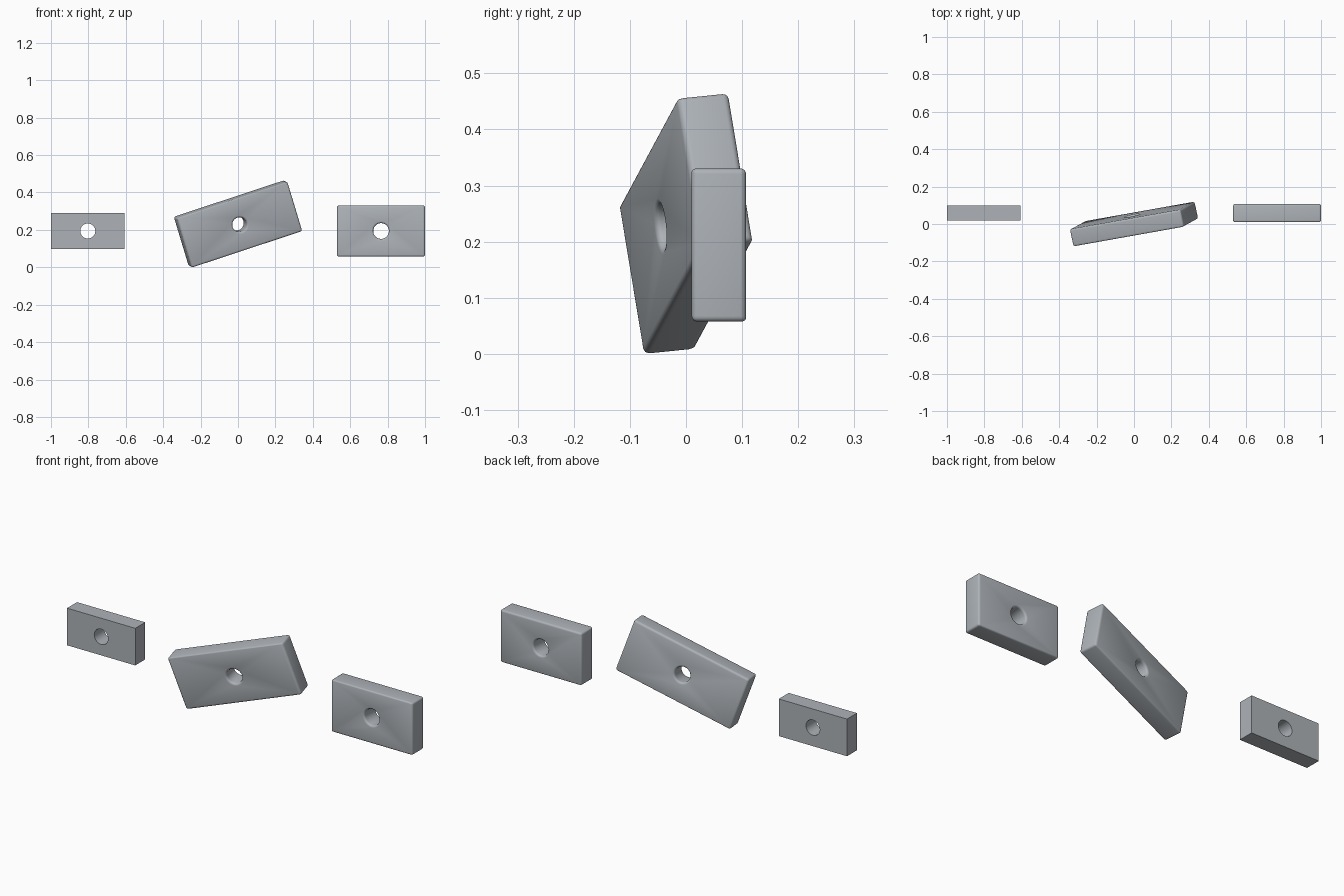
import bpy, bmesh
from math import pi, radians
from mathutils import Vector, Matrix

if "Cube" in bpy.data.objects:
    bpy.data.objects.remove(bpy.data.objects["Cube"])

grey = bpy.data.materials.new("blue_grey_metal")
grey.diffuse_color = (0.42, 0.45, 0.48, 1)
grey.use_nodes = True
grey.node_tree.nodes["Principled BSDF"].inputs["Base Color"].default_value = grey.diffuse_color


def add_object(name, bm):
    mesh = bpy.data.meshes.new(name)
    bm.to_mesh(mesh)
    bm.free()
    obj = bpy.data.objects.new(name, mesh)
    bpy.context.collection.objects.link(obj)
    return obj


def plate(name, size, place, hole_radius, bevel=0.0):
    # Rectangular block: local x = length, y = thickness, z = width
    bm = bmesh.new()
    bmesh.ops.create_cube(bm, size=1)
    bmesh.ops.scale(bm, vec=size, verts=bm.verts)
    obj = add_object(name, bm)
    obj.data.materials.append(grey)

    # Round hole through the thickness
    bm = bmesh.new()
    bmesh.ops.create_cone(bm, cap_ends=True, segments=32, radius1=hole_radius,
                          radius2=hole_radius, depth=size[1] * 3,
                          matrix=Matrix.Rotation(pi / 2, 4, 'X'))
    cutter = add_object(name + "_hole_cutter", bm)
    cutter.data.materials.append(grey)
    cutter.hide_render = True
    bpy.context.view_layer.objects.active = obj
    bpy.ops.object.select_all(action='DESELECT')
    obj.select_set(True)
    mod = obj.modifiers.new("hole", 'BOOLEAN')
    mod.operation = 'DIFFERENCE'
    mod.solver = 'EXACT'
    mod.object = cutter
    bpy.ops.object.modifier_apply(modifier=mod.name)
    bpy.data.objects.remove(cutter, do_unlink=True)

    # Rounded outer edges and hole rims
    if bevel:
        mod = obj.modifiers.new("rounded_edges", 'BEVEL')
        mod.width = bevel
        mod.segments = 4
        mod.limit_method = 'ANGLE'
        mod.angle_limit = radians(40)
        mod.use_clamp_overlap = False
        bpy.ops.object.modifier_apply(modifier=mod.name)

    bpy.ops.object.shade_smooth_by_angle(angle=radians(35))
    obj.matrix_world = place
    return obj


# Small sharp-edged plate
plate("small_plate", (0.394, 0.082, 0.194),
      Matrix.Translation((-0.803, 0.0585, 0.194)), 0.04)

# Medium plate with rounded edges
plate("medium_plate", (0.47, 0.097, 0.273),
      Matrix.Translation((0.765, 0.0585, 0.194)), 0.042, 0.01)

# Large tilted plate with rounded edges
along = Vector((0.59, 0.105, 0.195)).normalized()
up = Vector((-0.08, -0.043, 0.257))
up = (up - along * up.dot(along)).normalized()
through = up.cross(along)
turn = Matrix((along, through, up)).transposed().to_4x4()
plate("large_plate", (0.632, 0.094, 0.28),
      Matrix.Translation((0, 0, 0.232)) @ turn, 0.039, 0.011)
